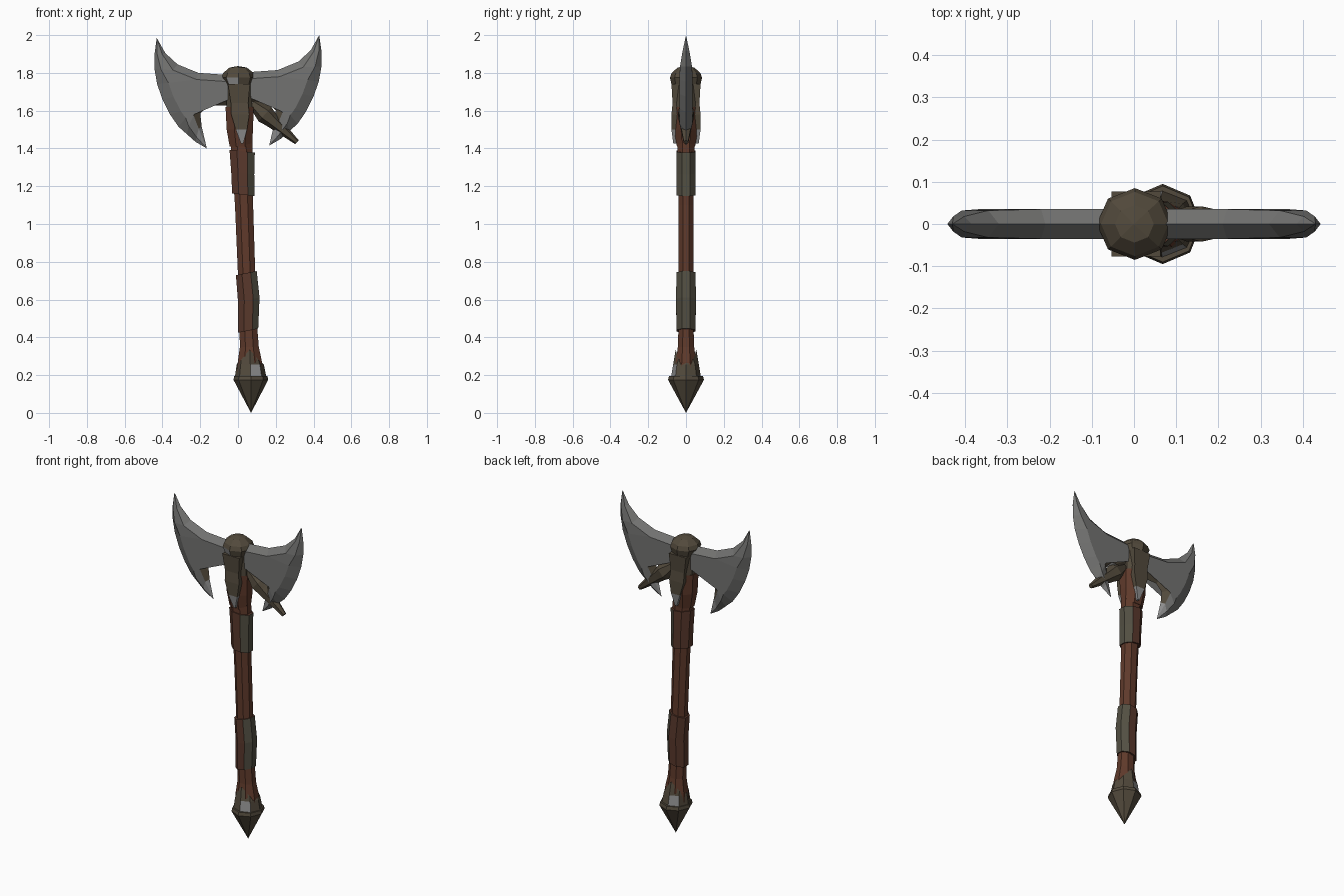
import bpy, bmesh, math
from mathutils import Matrix, Vector

if "Cube" in bpy.data.objects:
    bpy.data.objects.remove(bpy.data.objects["Cube"])


def material(name, rgb):
    m = bpy.data.materials.new(name)
    m.diffuse_color = (*rgb, 1)
    m.use_nodes = True
    m.node_tree.nodes["Principled BSDF"].inputs["Base Color"].default_value = m.diffuse_color
    return m


WOOD = material("red brown wood", (0.115, 0.042, 0.024))
LEATHER = material("brown leather", (0.10, 0.040, 0.025))
WORN = material("grey green leather", (0.085, 0.078, 0.055))
IRON = material("dark iron", (0.085, 0.068, 0.045))
STEEL = material("blade steel", (0.17, 0.17, 0.165))
SILVER = material("bright steel", (0.27, 0.27, 0.27))


def finish(name, bm, mats, rule=None):
    bmesh.ops.remove_doubles(bm, verts=bm.verts, dist=0.003)
    bmesh.ops.recalc_face_normals(bm, faces=bm.faces)
    bm.normal_update()
    if rule:
        for f in bm.faces:
            f.material_index = int(rule(f.normal, f.calc_center_median()))
    me = bpy.data.meshes.new(name)
    bm.to_mesh(me)
    bm.free()
    for m in mats:
        me.materials.append(m)
    ob = bpy.data.objects.new(name, me)
    bpy.context.collection.objects.link(ob)
    return ob


def loft(name, rings, mats, sides=8, flat=True, cy=0, tilt=0, peak=0, rule=None):
    """Skin rings (cx, z, rx, ry); flat puts faces, not corners, on the axes.
    tilt slants every ring, peak lifts the front and back of the last ring."""
    bm = bmesh.new()
    k = 1 / math.cos(math.pi / sides) if flat else 1
    loops = []
    for n, (cx, z, rx, ry) in enumerate(rings):
        loop = []
        for i in range(sides):
            a = math.tau * (i + (0.5 if flat else 0)) / sides
            dz = tilt * math.cos(a)
            if n == len(rings) - 1:
                dz += peak * abs(math.sin(a)) ** 4
            loop.append(bm.verts.new((cx + rx * k * math.cos(a),
                                      cy + ry * k * math.sin(a), z + dz)))
        loops.append(loop)
    for a, b in zip(loops, loops[1:]):
        for i in range(sides):
            j = (i + 1) % sides
            bm.faces.new((a[i], a[j], b[j], b[i]))
    bm.faces.new(loops[0][::-1])
    bm.faces.new(loops[-1])
    return finish(name, bm, mats, rule)


# Handle, leaning slightly to one side
loft("handle", [(0.065, 0.18, 0.07, 0.06), (0.063, 0.27, 0.064, 0.054),
                (0.06, 0.35, 0.05, 0.043), (0.055, 0.45, 0.047, 0.04),
                (0.045, 0.75, 0.046, 0.04), (0.032, 1.1, 0.048, 0.04),
                (0.02, 1.4, 0.057, 0.045), (0.01, 1.7, 0.06, 0.05)], [WOOD])

# Leather wraps, worn on the right side
worn = lambda n, c: n.x > 0.3 and abs(n.z) < 0.6
loft("lower_wrap", [(0.053, 0.435, 0.054, 0.05), (0.057, 0.6, 0.057, 0.053),
                    (0.044, 0.74, 0.055, 0.05)], [LEATHER, WORN],
     tilt=0.012, rule=worn)
loft("upper_wrap", [(0.028, 1.155, 0.059, 0.05), (0.025, 1.27, 0.061, 0.051),
                    (0.022, 1.385, 0.067, 0.051)], [LEATHER, WORN],
     tilt=-0.008, rule=worn)

# Pommel spike and its pointed collar
loft("pommel", [(0.07, 0, 0.001, 0.001), (0.068, 0.175, 0.092, 0.095),
                (0.068, 0.195, 0.088, 0.09)], [IRON], flat=False)
loft("pommel_collar", [(0.067, 0.185, 0.084, 0.08), (0.065, 0.255, 0.072, 0.068),
                       (0.062, 0.265, 0.064, 0.055)], [IRON, SILVER],
     flat=False, peak=0.07,
     rule=lambda n, c: c.z < 0.25 and (-0.7 < n.x < 0 and n.y > 0.5 or 0 < n.x < 0.7 and n.y < -0.5))

# Head: wooden bulge, iron sleeve, faceted cap
loft("wood_bulge", [(0.014, 1.41, 0.058, 0.048), (0.01, 1.5, 0.07, 0.063),
                    (0.008, 1.62, 0.074, 0.066)], [WOOD])
loft("iron_sleeve", [(0.008, 1.60, 0.068, 0.07), (0.006, 1.74, 0.066, 0.068)], [IRON])
loft("cap", [(0.006, 1.69, 0.055, 0.066), (0.002, 1.775, 0.09, 0.085),
             (0.002, 1.80, 0.08, 0.076), (0.001, 1.828, 0.046, 0.044),
             (0, 1.836, 0.001, 0.001)], [IRON, SILVER], flat=False,
     rule=lambda n, c: c.z < 1.76 and -0.6 < n.x < 0 and n.y < -0.5)

# Front and back straps ending in bright points
for name, s in (("front_strap", -1), ("back_strap", 1)):
    loft(name, [(0.022, 1.425, 0.006, 0.012), (0.018, 1.50, 0.03, 0.022),
                (0.012, 1.58, 0.048, 0.022), (0.008, 1.64, 0.046, 0.016),
                (0.005, 1.74, 0.058, 0.022)], [IRON, SILVER], sides=4,
         cy=s * 0.055, rule=lambda n, c: c.z < 1.49)

# Blade stations: outer edge, inner edge, inner bevel line, half thickness
STATIONS = [
    ((-.430, 1.985), (-.430, 1.985), (-.430, 1.985), 0),
    ((-.442, 1.90), (-.385, 1.905), (-.402, 1.90), .018),
    ((-.442, 1.82), (-.320, 1.845), (-.345, 1.815), .032),
    ((-.428, 1.74), (-.210, 1.80), (-.22, 1.765), .035),
    ((-.400, 1.66), (0, 1.785), (0, 1.75), .035),
    ((-.360, 1.58), (0, 1.63), (0, 1.68), .035),
    ((-.315, 1.515), (-.160, 1.625), (-.19, 1.665), .035),
    ((-.270, 1.475), (-.200, 1.585), (-.245, 1.60), .035),
    ((-.225, 1.435), (-.192, 1.515), (-.208, 1.505), .02),
    ((-.165, 1.40), (-.165, 1.40), (-.165, 1.40), 0)]


def blade(name, sx, dz):
    bm = bmesh.new()
    iron_band = set()
    for side in (-1, 1):
        rows = []
        for o, i, b, t in STATIONS:
            o, i, b = Vector(o), Vector(i), Vector(b)
            a = o.lerp(b, min(0.35, 0.06 / max((b - o).length, 0.01)))
            rows.append([bm.verts.new((sx * p.x, side * y, p.y + dz))
                         for p, y in ((o, 0), (a, t), (b, t), (i, 0))])
        for n, (p, q) in enumerate(zip(rows, rows[1:])):
            for c in range(3):
                f = bm.faces.new((p[c], p[c + 1], q[c + 1], q[c]))
                # iron lining inside the hook, bright lower point
                if c == 2 and 5 <= n <= 7:
                    f.material_index = 1
                elif n == 8:
                    f.material_index = 2
    return finish(name, bm, [STEEL, IRON, SILVER])


blade("left_blade", 1, 0)
blade("right_blade", -1, 0.015)

# Slanted spike hanging below the right blade
spike = loft("side_spike", [(0, 0, 0.02, 0.02), (0, 0.09, 0.042, 0.044),
                            (0, 0.13, 0.036, 0.036), (0, 0.315, 0.012, 0.012)],
             [IRON], sides=6)
start, end = Vector((0.075, 0, 1.64)), Vector((0.31, 0, 1.435))
turn = (end - start).to_track_quat('Z', 'Y').to_matrix().to_4x4()
spike.data.transform(Matrix.Translation(start) @ turn)
